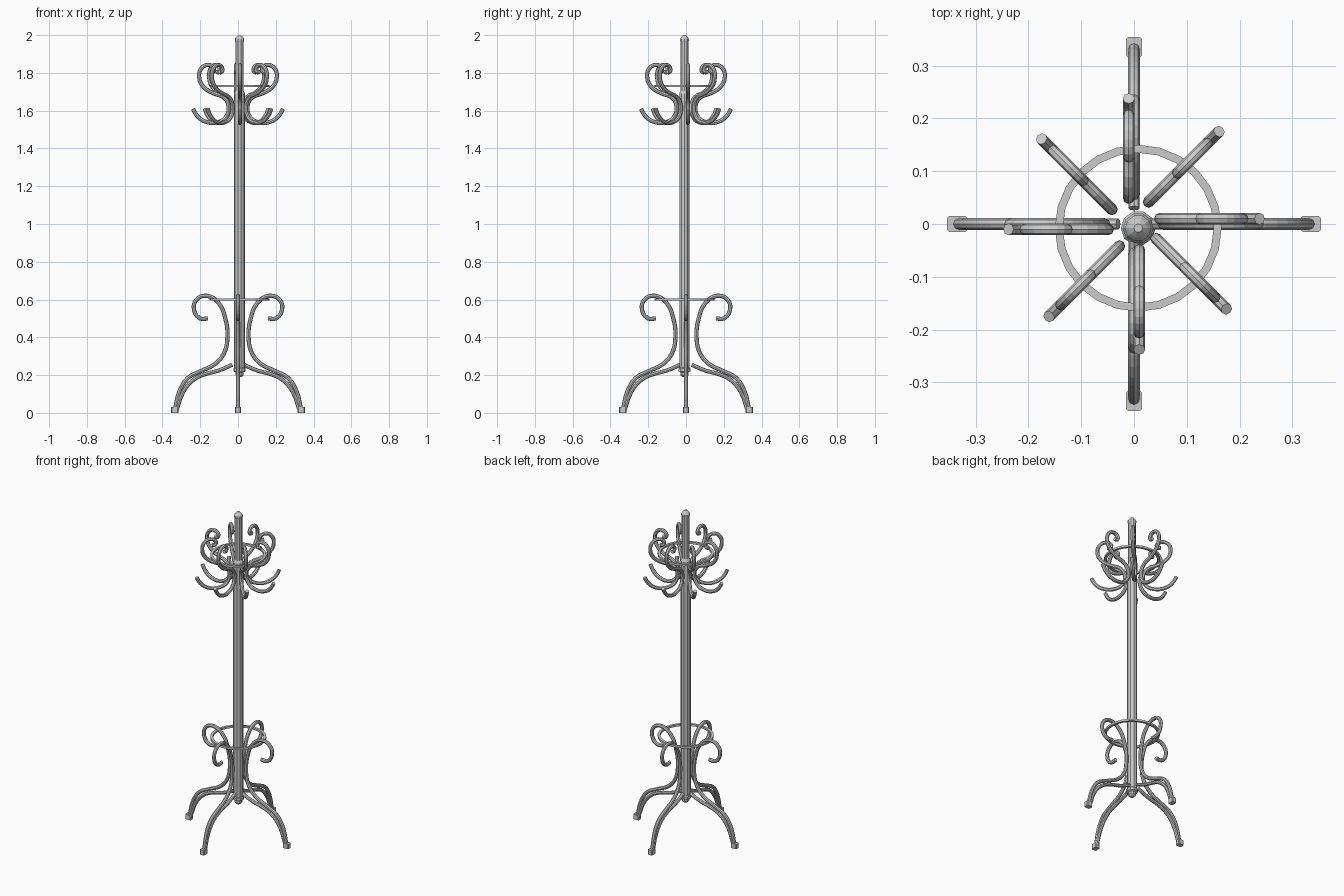
import bpy, bmesh, math
from mathutils import Matrix, Vector

if "Cube" in bpy.data.objects:
    bpy.data.objects.remove(bpy.data.objects["Cube"])

CX, CY = 0.008, -0.008      # the pole and rings sit slightly off centre


def add_mesh(name, mesh, matrix=Matrix()):
    mesh = mesh.copy()
    mesh.transform(matrix)
    obj = bpy.data.objects.new(name, mesh)
    bpy.context.collection.objects.link(obj)
    return obj


def bent_rod(points, radius, offset=0.0):
    """Eight-sided tube following a smooth path of (r, z) points."""
    cu = bpy.data.curves.new("path", 'CURVE')
    cu.dimensions = '3D'
    cu.twist_mode = 'MINIMUM'
    cu.resolution_u = 3
    cu.bevel_depth = radius
    cu.bevel_resolution = 2
    cu.use_fill_caps = True
    sp = cu.splines.new('BEZIER')
    sp.use_smooth = False
    sp.bezier_points.add(len(points) - 1)
    for bp, (r, z) in zip(sp.bezier_points, points):
        bp.co = (r, offset, z)
        bp.handle_left_type = bp.handle_right_type = 'AUTO'
    tmp = bpy.data.objects.new("tmp", cu)
    bpy.context.collection.objects.link(tmp)
    deps = bpy.context.evaluated_depsgraph_get()
    mesh = bpy.data.meshes.new_from_object(tmp.evaluated_get(deps))
    bpy.data.objects.remove(tmp)
    for p in mesh.polygons:
        p.use_smooth = False
    return mesh


def lathe(name, profile, sides, closed=False):
    """Spin (r, z) points round the pole axis."""
    bm = bmesh.new()
    rings = []
    for r, z in profile:
        rings.append([bm.verts.new((CX + r * math.cos(2 * math.pi * i / sides),
                                    CY + r * math.sin(2 * math.pi * i / sides), z))
                      for i in range(sides)])
    pairs = list(zip(rings, rings[1:]))
    if closed:
        pairs.append((rings[-1], rings[0]))
    else:
        bm.faces.new(rings[0])
        bm.faces.new(rings[-1])
    for a, b in pairs:
        for i in range(sides):
            j = (i + 1) % sides
            bm.faces.new((a[i], a[j], b[j], b[i]))
    bmesh.ops.recalc_face_normals(bm, faces=bm.faces)
    mesh = bpy.data.meshes.new(name)
    bm.to_mesh(mesh)
    return add_mesh(name, mesh)


# Pole with turned bottom knob and rounded tip
lathe("pole", [(0.012, 0.19), (0.022, 0.20), (0.022, 0.215), (0.033, 0.22),
               (0.033, 0.235), (0.029, 0.24), (0.029, 1.69), (0.022, 1.705),
               (0.022, 1.965), (0.025, 1.97), (0.025, 1.98), (0.018, 1.99),
               (0.008, 2.0)], 10)

# Two thin hoops
for name, z in (("lower_hoop", 0.60), ("upper_hoop", 1.73)):
    lathe(name, [(0.143, z - 0.006), (0.158, z - 0.006),
                 (0.158, z + 0.006), (0.143, z + 0.006)], 24, closed=True)

# Scrolled legs, inner braces and feet
leg = bent_rod([(0.16, 0.50), (0.20, 0.50), (0.233, 0.545), (0.22, 0.60),
                (0.165, 0.62), (0.105, 0.585), (0.067, 0.50), (0.056, 0.40),
                (0.072, 0.32), (0.12, 0.26), (0.20, 0.22), (0.265, 0.185),
                (0.308, 0.12), (0.334, 0.015)], 0.0112)
brace = bent_rod([(0.03, 0.255), (0.10, 0.225), (0.18, 0.203), (0.24, 0.172),
                  (0.29, 0.11), (0.325, 0.015)], 0.0108)
bm = bmesh.new()
bmesh.ops.create_cube(bm, size=1, matrix=Matrix.Translation((0.335, 0, 0.015))
                      @ Matrix.Diagonal((0.038, 0.03, 0.03, 1)))
bmesh.ops.bevel(bm, geom=[e for e in bm.edges
                          if abs(e.verts[0].co.z - e.verts[1].co.z) > 0.01],
                offset=0.004, segments=1, affect='EDGES')
foot = bpy.data.meshes.new("foot")
bm.to_mesh(foot)
for i in range(4):
    turn = Matrix.Rotation(i * math.pi / 2, 4, 'Z')
    add_mesh(f"leg_{i + 1}", leg, turn)
    add_mesh(f"leg_brace_{i + 1}", brace, turn)
    add_mesh(f"foot_{i + 1}", foot, turn)

# Eight S-shaped coat hooks, each set a little to one side of its spoke
hook = bent_rod([(0.150, 1.805), (0.132, 1.805), (0.130, 1.828), (0.160, 1.842),
                 (0.193, 1.825), (0.206, 1.780), (0.185, 1.728), (0.130, 1.692),
                 (0.075, 1.670), (0.050, 1.625), (0.065, 1.565), (0.115, 1.537),
                 (0.180, 1.545), (0.218, 1.575), (0.238, 1.61)], 0.0112, 0.01)
for i in range(8):
    add_mesh(f"coat_hook_{i + 1}", hook, Matrix.Rotation(i * math.pi / 4, 4, 'Z'))
